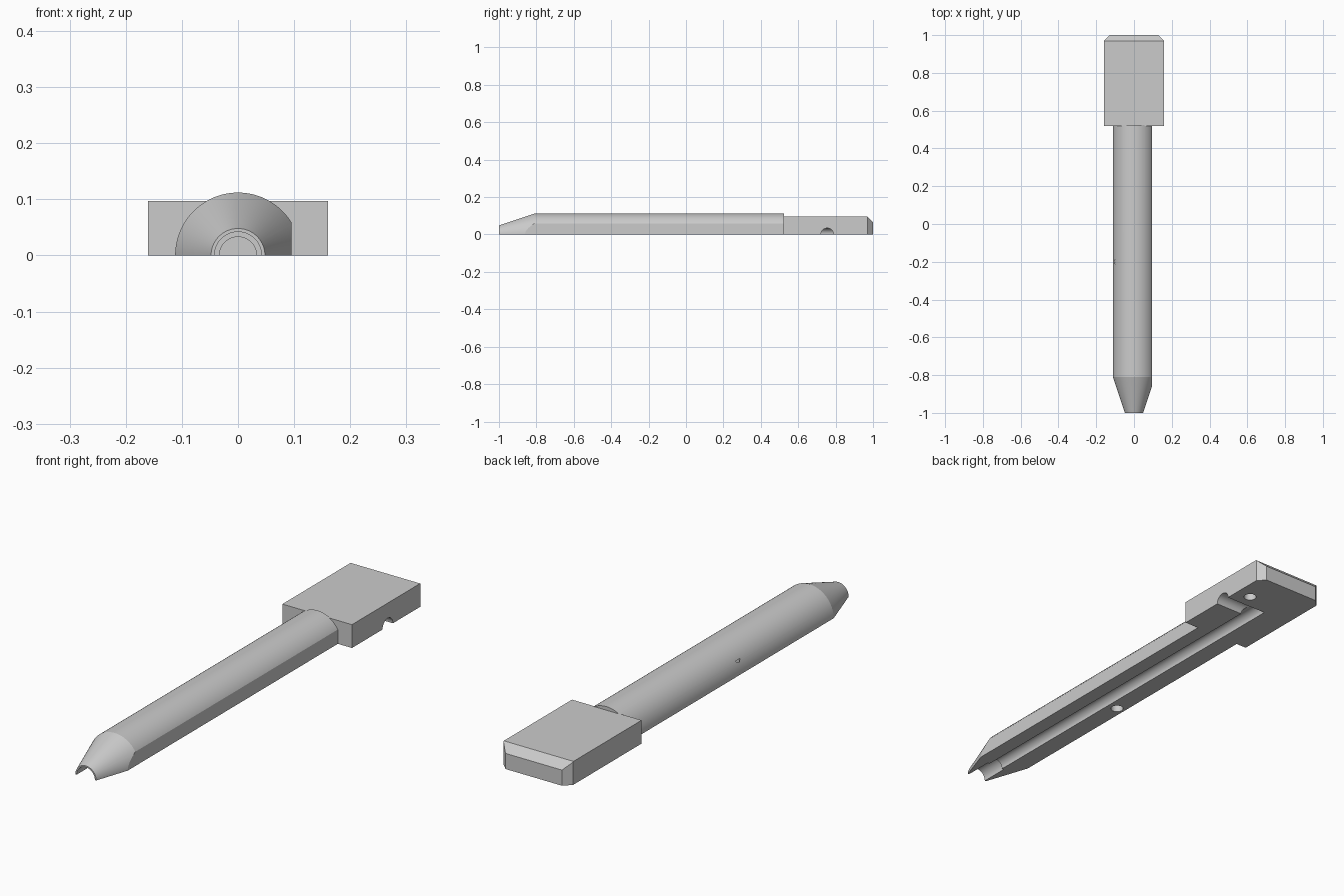
import bpy, bmesh, math
from mathutils import Matrix, Vector

cube = bpy.data.objects.get("Cube")
if cube:
    bpy.data.objects.remove(cube, do_unlink=True)

grey = bpy.data.materials.new("plain grey")
grey.use_nodes = True
colour = (0.6, 0.6, 0.6, 1)
grey.diffuse_color = colour
grey.node_tree.nodes["Principled BSDF"].inputs["Base Color"].default_value = colour


def make(name, bm):
    bmesh.ops.recalc_face_normals(bm, faces=bm.faces)
    mesh = bpy.data.meshes.new(name)
    bm.to_mesh(mesh)
    bm.free()
    mesh.materials.append(grey)
    obj = bpy.data.objects.new(name, mesh)
    bpy.context.collection.objects.link(obj)
    return obj


def slice_off(bm, point, normal):
    """Remove everything beyond a plane and cap the cut."""
    geom = bm.verts[:] + bm.edges[:] + bm.faces[:]
    cut = bmesh.ops.bisect_plane(bm, geom=geom, plane_co=point, plane_no=normal,
                                 clear_outer=True)["geom_cut"]
    edges = [e for e in cut if isinstance(e, bmesh.types.BMEdge)]
    bmesh.ops.contextual_create(bm, geom=edges)


def lathe(profile, segments):
    """Closed solid of revolution about y from (radius, y) pairs."""
    bm = bmesh.new()
    rings = []
    for r, y in profile:
        angles = [2 * math.pi * i / segments for i in range(segments)]
        rings.append([bm.verts.new((r * math.cos(a), y, r * math.sin(a))) for a in angles])
    for a, b in zip(rings, rings[1:]):
        for i in range(segments):
            j = (i + 1) % segments
            bm.faces.new((a[i], a[j], b[j], b[i]))
    bm.faces.new(rings[0])
    bm.faces.new(rings[-1])
    bmesh.ops.recalc_face_normals(bm, faces=bm.faces)
    return bm


def cylinder(name, radius, start, end, segments=48):
    """Cylinder between two points."""
    start, end = Vector(start), Vector(end)
    axis = end - start
    matrix = Matrix.Translation((start + end) / 2) @ axis.to_track_quat("Z", "Y").to_matrix().to_4x4()
    bm = bmesh.new()
    bmesh.ops.create_cone(bm, cap_ends=True, segments=segments, radius1=radius,
                          radius2=radius, depth=axis.length, matrix=matrix)
    return make(name, bm)


def combine(target, other, operation):
    other.hide_render = True
    mod = target.modifiers.new("combine", "BOOLEAN")
    mod.operation = operation
    mod.solver = "EXACT"
    mod.object = other
    bpy.context.view_layer.objects.active = target
    bpy.ops.object.modifier_apply(modifier=mod.name)
    bpy.data.objects.remove(other, do_unlink=True)


# Half-round shaft with a tapered nose and one flattened side
bm = lathe([(0.048, -1), (0.112, -0.81), (0.112, 0.523)], 96)
slice_off(bm, (0, 0, 0), (0, 0, -1))
slice_off(bm, (0.095, 0, 0), (1, 0, 0))
body = make("split_shaft", bm)

# Rectangular head with chamfered rear edges
bm = bmesh.new()
bmesh.ops.create_cube(bm, size=1, matrix=Matrix.Translation((0, 0.76, 0.0485))
                      @ Matrix.Diagonal((0.32, 0.48, 0.097, 1)))
for side in (-1, 1):
    slice_off(bm, (side * 0.16, 0.97, 0), (side, 1, 0))
slice_off(bm, (0, 0.968, 0.097), (0, 1, 1))
combine(body, make("head", bm), "UNION")

# Long bore, wider nose bore and side port
combine(body, cylinder("bore", 0.033, (0, -1.1, 0), (0, 0.79, 0)), "DIFFERENCE")
combine(body, cylinder("nose_bore", 0.042, (0, -1.1, 0), (0, -0.88, 0)), "DIFFERENCE")
combine(body, cylinder("side_port", 0.034, (0, 0.755, 0), (0.3, 0.755, 0)), "DIFFERENCE")

# Blind locating holes in the flat underside
for x, y in ((0.093, 0.85), (-0.077, -0.2)):
    combine(body, cylinder("pin_hole", 0.025, (x, y, -0.05), (x, y, 0.056), 32), "DIFFERENCE")

bpy.ops.object.select_all(action="DESELECT")
body.select_set(True)
bpy.context.view_layer.objects.active = body
bpy.ops.object.shade_smooth_by_angle(angle=math.radians(15))
